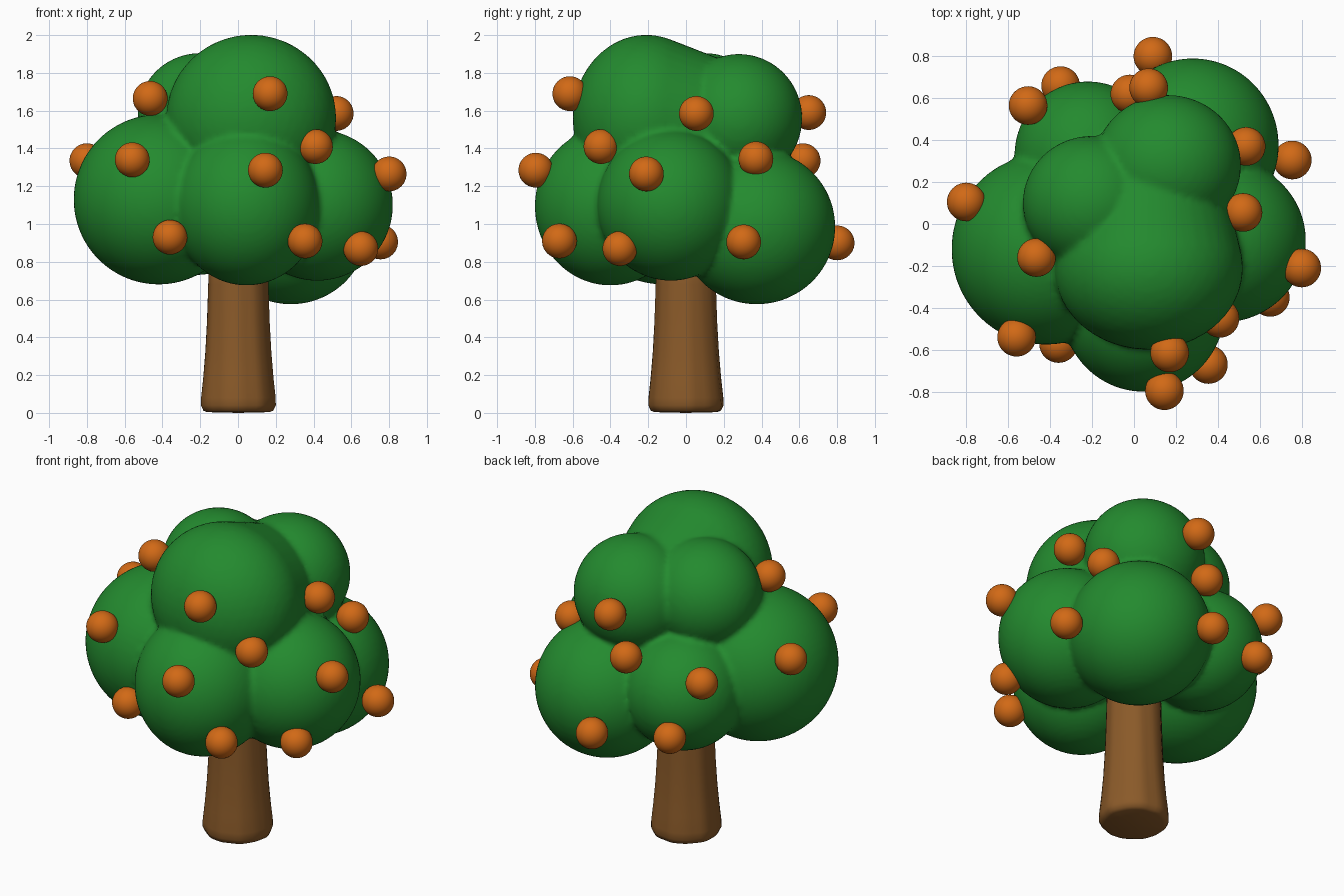
import bpy, bmesh, math
from mathutils import Matrix, Vector

if "Cube" in bpy.data.objects:
    bpy.data.objects.remove(bpy.data.objects["Cube"])


def material(name, rgb):
    m = bpy.data.materials.new(name)
    m.diffuse_color = (*rgb, 1)
    m.use_nodes = True
    m.node_tree.nodes["Principled BSDF"].inputs["Base Color"].default_value = m.diffuse_color
    return m


GREEN = material("leaf green", (0.017, 0.255, 0.028))
BROWN = material("bark brown", (0.255, 0.102, 0.022))
ORANGE = material("fruit orange", (0.64, 0.142, 0.008))


def add_object(name, bm, mat):
    mesh = bpy.data.meshes.new(name)
    bm.to_mesh(mesh)
    bm.free()
    mesh.materials.append(mat)
    mesh.shade_smooth()
    ob = bpy.data.objects.new(name, mesh)
    bpy.context.collection.objects.link(ob)
    return ob


def ellipsoid(bm, centre, radii, detail=5):
    mat = Matrix.Translation(centre) @ Matrix.Diagonal((*radii, 1))
    return bmesh.ops.create_icosphere(bm, subdivisions=detail, radius=1, matrix=mat)["verts"]


# Foliage: overlapping leaf clumps fused into one soft-seamed crown
CLUMPS = [
    ((-0.42, -0.12, 1.13), (0.45, 0.455, 0.45)),   # left
    ((0.045, -0.40, 1.095), (0.39, 0.40, 0.42)),   # front
    ((0.42, -0.08, 1.10), (0.40, 0.39, 0.40)),     # right
    ((0.28, 0.375, 0.985), (0.41, 0.415, 0.41)),   # back right
    ((-0.22, 0.33, 1.08), (0.35, 0.35, 0.35)),     # back left
    ((-0.20, 0.10, 1.58), (0.33, 0.32, 0.325)),    # upper left
    ((0.16, 0.28, 1.56), (0.35, 0.335, 0.34)),     # upper back
    ((0.0, 0.0, 1.15), (0.35, 0.35, 0.35)),        # core
]
bm = bmesh.new()
for centre, radii in CLUMPS:
    ellipsoid(bm, centre, radii)

# Top clump: a hull of two ellipsoids, sloping down to the back
src = bmesh.new()
ellipsoid(src, (0.07, -0.21, 1.56), (0.45, 0.39, 0.442), 4)
ellipsoid(src, (0.07, 0.08, 1.50), (0.38, 0.36, 0.39), 4)
points = [v.co.copy() for v in src.verts]
src.free()
hull = bmesh.new()
for p in points:
    hull.verts.new(p)
res = bmesh.ops.convex_hull(hull, input=hull.verts[:])
loose = [v for v in hull.verts if not v.link_faces]
bmesh.ops.delete(hull, geom=loose, context="VERTS")
tmp = bpy.data.meshes.new("top_clump")
hull.to_mesh(tmp)
hull.free()
bm.from_mesh(tmp)
bpy.data.meshes.remove(tmp)

foliage = add_object("foliage", bm, GREEN)
rm = foliage.modifiers.new("fuse", "REMESH")
rm.mode = "VOXEL"
rm.voxel_size = 0.018
rm.use_smooth_shade = True
sm = foliage.modifiers.new("soften", "SMOOTH")
sm.factor = 0.5
sm.iterations = 3

# Trunk: lathed profile with faint bark ridges
PROFILE = [(0.165, 0.004), (0.185, 0.012), (0.198, 0.04), (0.197, 0.08), (0.186, 0.18),
           (0.174, 0.32), (0.165, 0.48), (0.158, 0.68), (0.15, 1.0)]
N = 48
bm = bmesh.new()
rings = []
for r, z in PROFILE:
    ring = []
    for i in range(N):
        a = 2 * math.pi * i / N
        k = r * (1 + 0.012 * math.sin(7 * a + 1) + 0.008 * math.sin(12 * a + 2 * z))
        ring.append(bm.verts.new((k * math.cos(a), k * math.sin(a), z)))
    rings.append(ring)
for lo, hi in zip(rings, rings[1:]):
    for i in range(N):
        j = (i + 1) % N
        bm.faces.new((lo[i], lo[j], hi[j], hi[i]))
base = bm.verts.new((0, 0, 0))
for i in range(N):
    bm.faces.new((base, rings[0][(i + 1) % N], rings[0][i]))
bm.faces.new(rings[-1])
add_object("trunk", bm, BROWN)

# Fruit: round oranges half sunk into the crown
FRUIT = [
    (0.17, -0.615, 1.69), (0.145, -0.795, 1.285), (0.41, -0.45, 1.41),
    (0.80, -0.21, 1.265), (0.52, 0.055, 1.585), (0.355, -0.67, 0.91),
    (0.65, -0.35, 0.87), (-0.36, -0.57, 0.93), (-0.56, -0.54, 1.34),
    (-0.80, 0.105, 1.335), (-0.465, -0.16, 1.665), (0.535, 0.37, 1.345),
    (0.07, 0.65, 1.59), (0.09, 0.80, 0.90), (0.755, 0.305, 0.905),
    (-0.505, 0.565, 1.28), (-0.35, 0.66, 0.935), (-0.02, 0.62, 1.335),
]
for n, pos in enumerate(FRUIT, 1):
    bm = bmesh.new()
    ellipsoid(bm, pos, (0.092, 0.092, 0.092), 4)
    add_object(f"fruit_{n}", bm, ORANGE)
